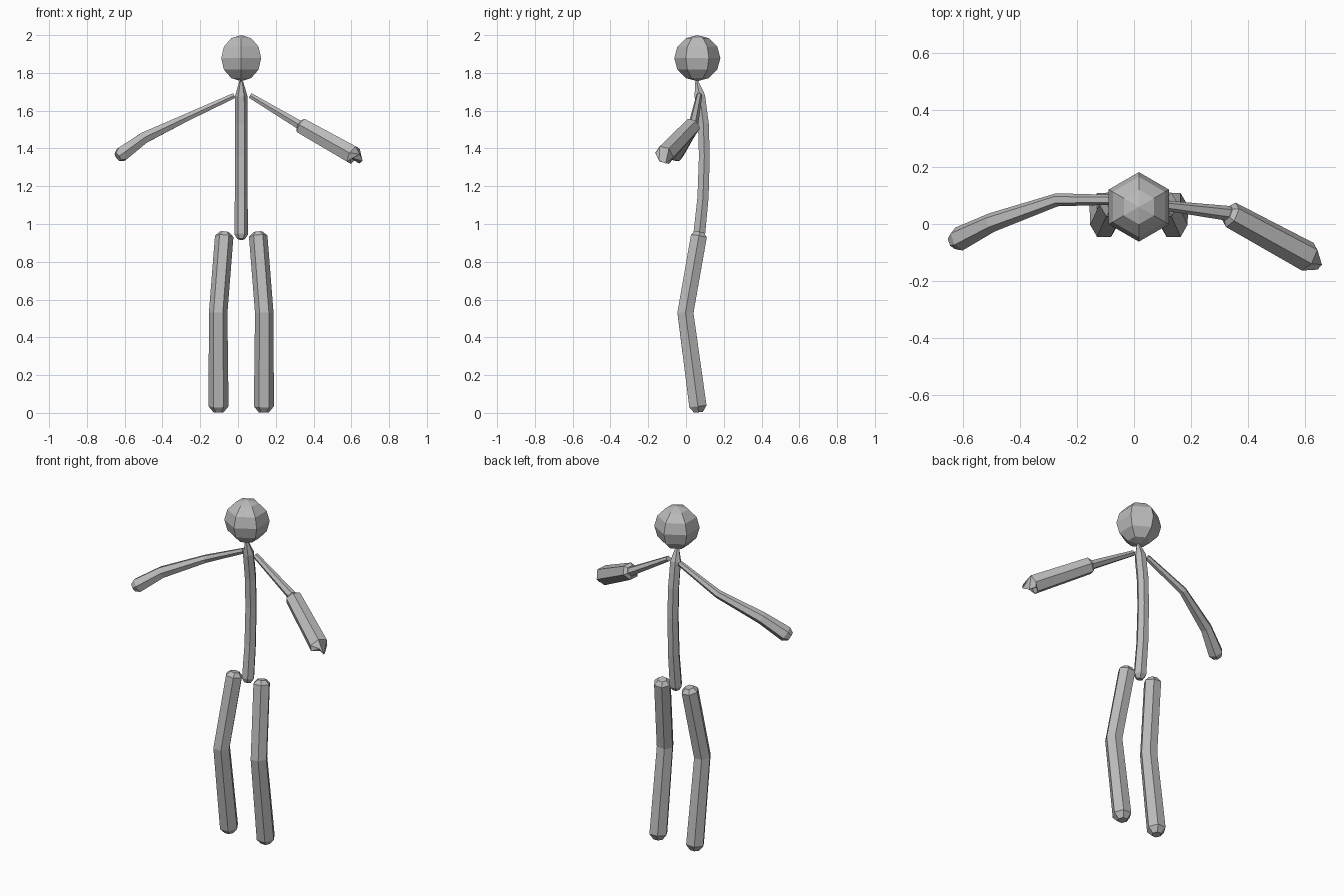
import bpy, bmesh, math
from mathutils import Vector

cube = bpy.data.objects.get("Cube")
if cube:
    bpy.data.objects.remove(cube)

grey = bpy.data.materials.new("plain_grey")
grey.use_nodes = True
colour = (0.5, 0.5, 0.5, 1)
grey.diffuse_color = colour
grey.node_tree.nodes["Principled BSDF"].inputs["Base Color"].default_value = colour

SIDES = 6
MID = 0.017  # x of the body's middle plane


def finish(name, bm):
    bmesh.ops.recalc_face_normals(bm, faces=bm.faces)
    mesh = bpy.data.meshes.new(name)
    bm.to_mesh(mesh)
    bm.free()
    mesh.materials.append(grey)
    obj = bpy.data.objects.new(name, mesh)
    bpy.context.collection.objects.link(obj)
    return obj


def limb(name, stations, side):
    """Six-sided tube through (x, y, z, radius) stations, with a corner towards side."""
    points = [Vector(s[:3]) for s in stations]
    bm = bmesh.new()
    rings = []
    for i, p in enumerate(points):
        before = points[max(i - 1, 0)]
        after = points[min(i + 1, len(points) - 1)]
        if i == 0 or i == len(points) - 1:
            along = (after - before).normalized()
        else:
            along = ((p - before).normalized() + (after - p).normalized()).normalized()
        u = Vector(side)
        u = (u - along * u.dot(along)).normalized()
        v = along.cross(u)
        ring = []
        for k in range(SIDES):
            a = math.tau * k / SIDES
            ring.append(bm.verts.new(p + (u * math.cos(a) + v * math.sin(a)) * stations[i][3]))
        rings.append(ring)
    for low, high in zip(rings, rings[1:]):
        for k in range(SIDES):
            n = (k + 1) % SIDES
            bm.faces.new((low[k], low[n], high[n], high[k]))
    bm.faces.new(rings[0])
    bm.faces.new(rings[-1])
    return finish(name, bm)


# Head: faceted ball
bm = bmesh.new()
bmesh.ops.create_uvsphere(bm, u_segments=SIDES, v_segments=6, radius=0.122)
bmesh.ops.translate(bm, verts=bm.verts, vec=(MID, 0.06, 1.878))
finish("head", bm)

# Torso: curved spine tapering into the neck
limb("spine", [(MID, 0.065, 0.92, 0.02), (MID, 0.07, 0.945, 0.036),
               (MID, 0.09, 1.14, 0.034), (MID, 0.097, 1.36, 0.033),
               (MID, 0.092, 1.53, 0.033), (MID, 0.073, 1.68, 0.032),
               (MID, 0.056, 1.755, 0.01)], (1, 0, 0))

# Legs: mirrored, bent at the knee, with rounded ends
for name, s in (("left_leg", 1), ("right_leg", -1)):
    limb(name, [(MID + s * 0.12, 0.066, 0.003, 0.027), (MID + s * 0.12, 0.063, 0.035, 0.053),
                (MID + s * 0.122, -0.003, 0.53, 0.049), (MID + s * 0.09, 0.068, 0.935, 0.049),
                (MID + s * 0.088, 0.072, 0.957, 0.026)], (1, 0, 0))

# Right arm: widens from shoulder to hand
limb("right_arm", [(-0.02, 0.085, 1.68, 0.016), (-0.27, 0.085, 1.565, 0.023),
                   (-0.50, 0.005, 1.455, 0.034), (-0.615, -0.053, 1.37, 0.043),
                   (-0.637, -0.064, 1.355, 0.026)], (0, 1, 0))

# Left arm: thin upper arm entering a wide forearm sleeve
limb("left_upper_arm", [(0.065, 0.07, 1.68, 0.016), (0.35, 0.035, 1.51, 0.027)], (0, 1, 0))
limb("left_forearm", [(0.328, 0.038, 1.524, 0.03), (0.34, 0.032, 1.517, 0.047),
                      (0.61, -0.115, 1.365, 0.054), (0.627, -0.125, 1.355, 0.042),
                      (0.60, -0.11, 1.37, 0.02)], (0, 1, 0))
